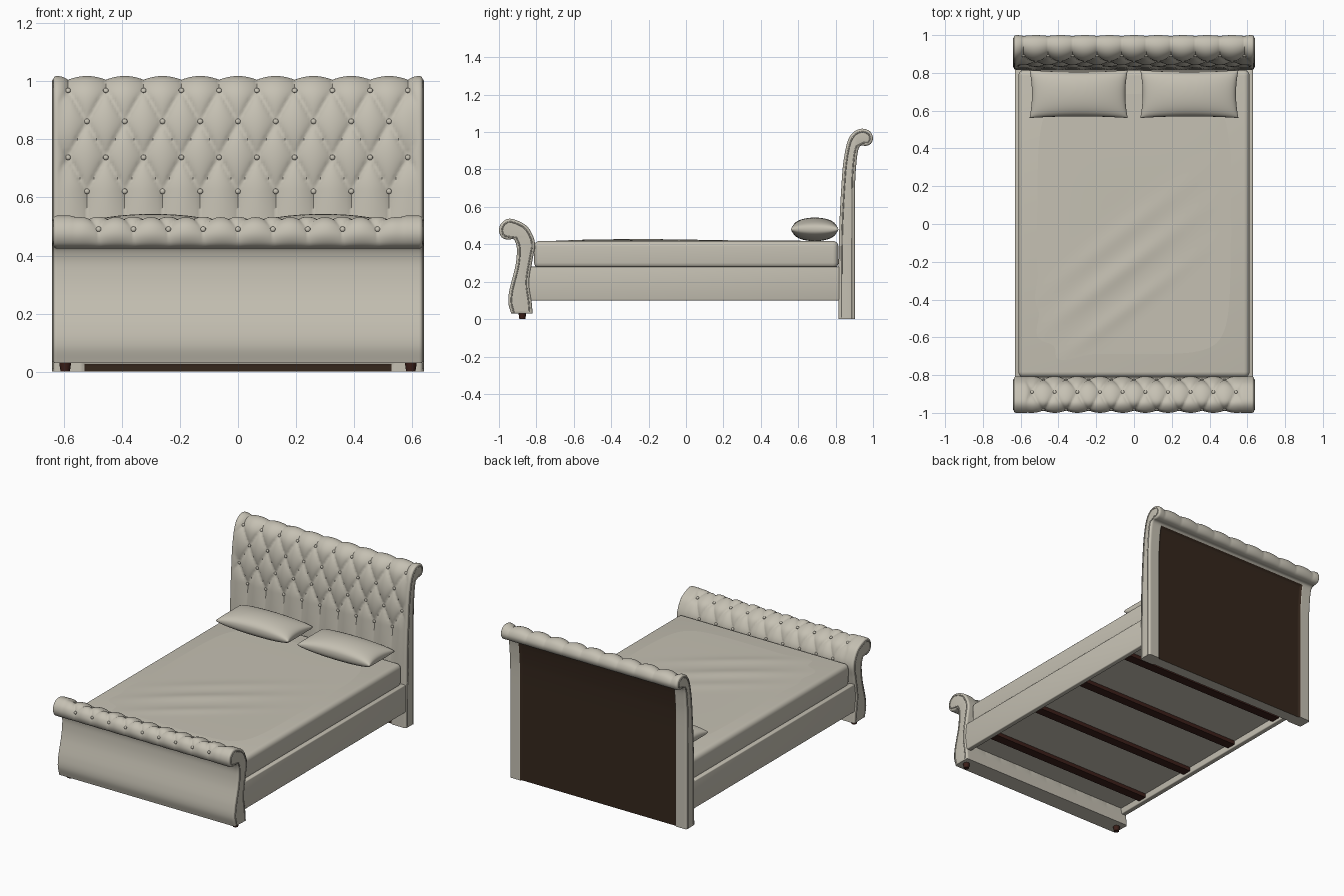
import bpy, bmesh, math
from mathutils import Vector, Matrix

if "Cube" in bpy.data.objects:
    bpy.data.objects.remove(bpy.data.objects["Cube"])


def material(name, rgb):
    m = bpy.data.materials.new(name)
    m.diffuse_color = (*rgb, 1)
    m.use_nodes = True
    m.node_tree.nodes["Principled BSDF"].inputs["Base Color"].default_value = m.diffuse_color
    return m


FABRIC = material("beige_fabric", (0.56, 0.53, 0.45))
PANEL = material("dark_brown_backing", (0.035, 0.020, 0.012))
WOOD = material("red_brown_wood", (0.045, 0.014, 0.010))


def finish(name, bm, mats, angle=40):
    bmesh.ops.recalc_face_normals(bm, faces=bm.faces)
    me = bpy.data.meshes.new(name)
    bm.to_mesh(me)
    bm.free()
    for m in mats:
        me.materials.append(m)
    me.polygons.foreach_set("use_smooth", [True] * len(me.polygons))
    me.set_sharp_from_angle(angle=math.radians(angle))
    ob = bpy.data.objects.new(name, me)
    bpy.context.collection.objects.link(ob)
    return ob


def box(name, lo, hi, mat, bevel=0.0, segments=3):
    lo, hi = Vector(lo), Vector(hi)
    bm = bmesh.new()
    bmesh.ops.create_cube(bm, size=1, matrix=Matrix.Translation((lo + hi) / 2)
                          @ Matrix.Diagonal((*(hi - lo), 1)))
    if bevel:
        bmesh.ops.bevel(bm, geom=bm.edges[:], offset=bevel, segments=segments,
                        profile=0.5, affect='EDGES')
    return finish(name, bm, [mat])


def smooth_path(ctrl, step):
    """Catmull-Rom through (y, z) points, resampled at equal arc length."""
    c = [Vector(p) for p in ctrl]
    c = [2 * c[0] - c[1]] + c + [2 * c[-1] - c[-2]]
    pts = []
    for i in range(1, len(c) - 2):
        a, b, d, e = c[i - 1:i + 3]
        for k in range(20):
            t = k / 20
            pts.append(0.5 * (2 * b + (d - a) * t + (2 * a - 5 * b + 4 * d - e) * t * t
                              + (3 * b - a - 3 * d + e) * t ** 3))
    pts.append(c[-2])
    acc = [0]
    for a, b in zip(pts, pts[1:]):
        acc.append(acc[-1] + (b - a).length)
    n, out, j = round(acc[-1] / step), [], 0
    for i in range(n + 1):
        s = acc[-1] * i / n
        while j < len(acc) - 2 and acc[j + 1] < s:
            j += 1
        out.append(pts[j].lerp(pts[j + 1], (s - acc[j]) / (acc[j + 1] - acc[j])))
    return out, acc[-1] / n


def tufted_board(name, ctrl, side, half, z0, ds, rows, low, high, depth, dark):
    """Scrolled board lofted along x, with diamond tufting, buttons and side piping."""
    path, step = smooth_path(ctrl, 0.009)
    n, W, R = len(path), 0.636, 0.012
    norm = []
    for i in range(n):
        t = (path[min(i + 1, n - 1)] - path[max(i - 1, 0)]).normalized()
        norm.append(Vector((-t.y, t.x)) * side)
    i0 = next(i for i in range(n) if path[i].y >= z0)
    top = rows - 1

    def tuft(x, i):
        u, v = x / half, (i - i0) * step / ds
        if v < 0:
            h, f = abs(math.sin(math.pi * u / 2)) ** 0.8, 1 + v * ds / low
        elif v > top:
            h, f = abs(math.sin(math.pi * (u + top) / 2)) ** 0.8, 1 - (v - top) * ds / high
        else:
            h = abs(math.sin(math.pi * (u + v) / 2) * math.sin(math.pi * (u - v) / 2)) ** 0.4
            f = 1
        edge = min(max((abs(x) - 9 * half) / 0.035, 0), 1)
        return depth * (1 - h) * max(f, 0) * (1 - edge)

    k = int((W - R) / (half / 8))
    xs = [j * half / 8 for j in range(-k, k + 1)]
    rim = [W - R + R * math.sin(math.pi / 2 * j / 4) for j in range(5)]
    xs = [-x for x in reversed(rim)] + xs + rim
    bm = bmesh.new()
    cols = []
    for x in xs:
        e = max(abs(x) - (W - R), 0)
        rnd = R - math.sqrt(max(R * R - e * e, 0))
        col = []
        for i, p in enumerate(path):
            d = tuft(x, i) + rnd + (0.008 if dark(x, *p) else 0)
            q = p - norm[i] * d
            col.append(bm.verts.new((x, q.x, max(q.y, path[0].y))))
        cols.append(col)
    for a, b in zip(cols, cols[1:]):
        for i in range(n):
            j = (i + 1) % n
            f = bm.faces.new((a[i], a[j], b[j], b[i]))
            c = f.calc_center_median()
            f.material_index = int(i < n - 1 and dark(*c))
    bm.faces.new(cols[0])
    bm.faces.new(cols[-1])
    finish(name, bm, [FABRIC, PANEL], 60)

    # buttons at the crossings of the creases
    bm = bmesh.new()
    for r in range(rows):
        i = i0 + round(r * ds / step)
        nv = Vector((0, *norm[i]))
        for u in range(-9, 10):
            if (u + r) % 2 == 0:
                pos = Vector((u * half, *path[i])) - nv * depth * 0.7
                bmesh.ops.create_icosphere(
                    bm, subdivisions=2, radius=0.0095,
                    matrix=Matrix.Translation(pos) @ nv.to_track_quat('Z', 'Y').to_matrix().to_4x4()
                    @ Matrix.Diagonal((1, 1, 0.6, 1)))
    finish(name + "_buttons", bm, [FABRIC])

    # piping on both side faces, following the profile
    for sx, label in ((-1, "left"), (1, "right")):
        cu = bpy.data.curves.new(name + "_piping_" + label, 'CURVE')
        cu.dimensions, cu.bevel_depth, cu.bevel_resolution = '3D', 0.004, 1
        sp = cu.splines.new('POLY')
        ids = range(1, n, 3)
        sp.points.add(len(ids) - 1)
        for pt, i in zip(sp.points, ids):
            q = path[i] - norm[i] * 0.016
            pt.co = (sx * W, q.x, q.y, 1)
        cu.materials.append(FABRIC)
        bpy.context.collection.objects.link(bpy.data.objects.new(cu.name, cu))


# Headboard: front edge up, over the backward scroll, down the back
tufted_board(
    "headboard",
    [(0.815, 0), (0.816, 0.25), (0.82, 0.5), (0.832, 0.73), (0.843, 0.85), (0.864, 0.95),
     (0.896, 1.0), (0.94, 1.018), (0.982, 1.005), (1.0, 0.97), (0.988, 0.937), (0.96, 0.926),
     (0.935, 0.928), (0.92, 0.90), (0.91, 0.82), (0.904, 0.7), (0.904, 0.4), (0.904, 0)],
    1, 0.065, 0.615, 0.12, 4, 0.30, 0.22, 0.022,
    lambda x, y, z: (abs(x) < 0.56 and y > 0.875 and z < 0.915)
    or (abs(x) < 0.53 and y < 0.84 and z < 0.03))

# Footboard: inner edge up, over the outward scroll, down the front
tufted_board(
    "footboard",
    [(-0.82, 0.03), (-0.826, 0.1), (-0.838, 0.2), (-0.82, 0.32), (-0.807, 0.40), (-0.828, 0.465),
     (-0.865, 0.508), (-0.94, 0.537), (-0.985, 0.515), (-1.0, 0.475), (-0.985, 0.437),
     (-0.95, 0.424), (-0.922, 0.428), (-0.906, 0.39), (-0.905, 0.34), (-0.915, 0.27),
     (-0.943, 0.16), (-0.95, 0.09), (-0.935, 0.03)],
    -1, 0.06, 0.405, 0.135, 3, 0.32, 0.08, 0.02, lambda x, y, z: False)

# Footboard feet
for sx, label in ((-1, "left"), (1, "right")):
    bm = bmesh.new()
    bmesh.ops.create_cone(bm, cap_ends=True, segments=20, radius1=0.016, radius2=0.022,
                          depth=0.04, matrix=Matrix.Translation((sx * 0.595, -0.875, 0.02)))
    finish("foot_" + label, bm, [WOOD])
    # Side rails
    xa, xb = sorted((sx * 0.595, sx * 0.63))
    box("side_rail_" + label, (xa, -0.85, 0.10), (xb, 0.83, 0.28), FABRIC, 0.006)

# Base, slats and mattress
box("bed_base", (-0.6, -0.83, 0.14), (0.6, 0.83, 0.275), FABRIC)
for i in range(4):
    y = -0.63 + 0.42 * i
    box(f"slat_{i + 1}", (-0.597, y - 0.03, 0.115), (0.597, y + 0.03, 0.142), WOOD)
box("mattress", (-0.612, -0.812, 0.272), (0.612, 0.815, 0.418), FABRIC, 0.03, 5)

# Softly wrinkled mattress top
bm = bmesh.new()
bmesh.ops.create_grid(bm, x_segments=50, y_segments=66, size=1)
for v in bm.verts:
    a, b = v.co.x, v.co.y
    x, y = a * 0.575, b * 0.775
    fade = max(0, (1 - a ** 4) * (1 - b ** 4))
    ridge = sum(h * math.exp(-((y - 0.75 * x - c) / w) ** 2 - ((x + 0.1) / 0.35) ** 2)
                for h, c, w in ((0.009, -0.2, 0.06), (0.007, -0.42, 0.05), (0.005, 0.0, 0.06)))
    v.co = (x, y, 0.4165 + fade * (0.004 + ridge))
finish("mattress_top", bm, [FABRIC])

# Pillows
for sx, label in ((-1, "left"), (1, "right")):
    bm = bmesh.new()
    for sz in (-1, 1):
        g = bmesh.ops.create_grid(bm, x_segments=32, y_segments=20, size=1)
        for v in g["verts"]:
            a, b = math.sin(v.co.x * math.pi / 2), math.sin(v.co.y * math.pi / 2)
            h = math.sqrt(max(0, (1 - a * a) * (1 - b * b)))
            v.co = (sx * 0.293 + 0.26 * a * (1 - 0.05 * (1 - b * b)),
                    0.688 + 0.127 * b * (1 - 0.07 * (1 - a * a)),
                    0.48 + sz * 0.063 * h ** 0.75)
    bmesh.ops.remove_doubles(bm, verts=bm.verts[:], dist=0.0004)
    finish("pillow_" + label, bm, [FABRIC], 70)
